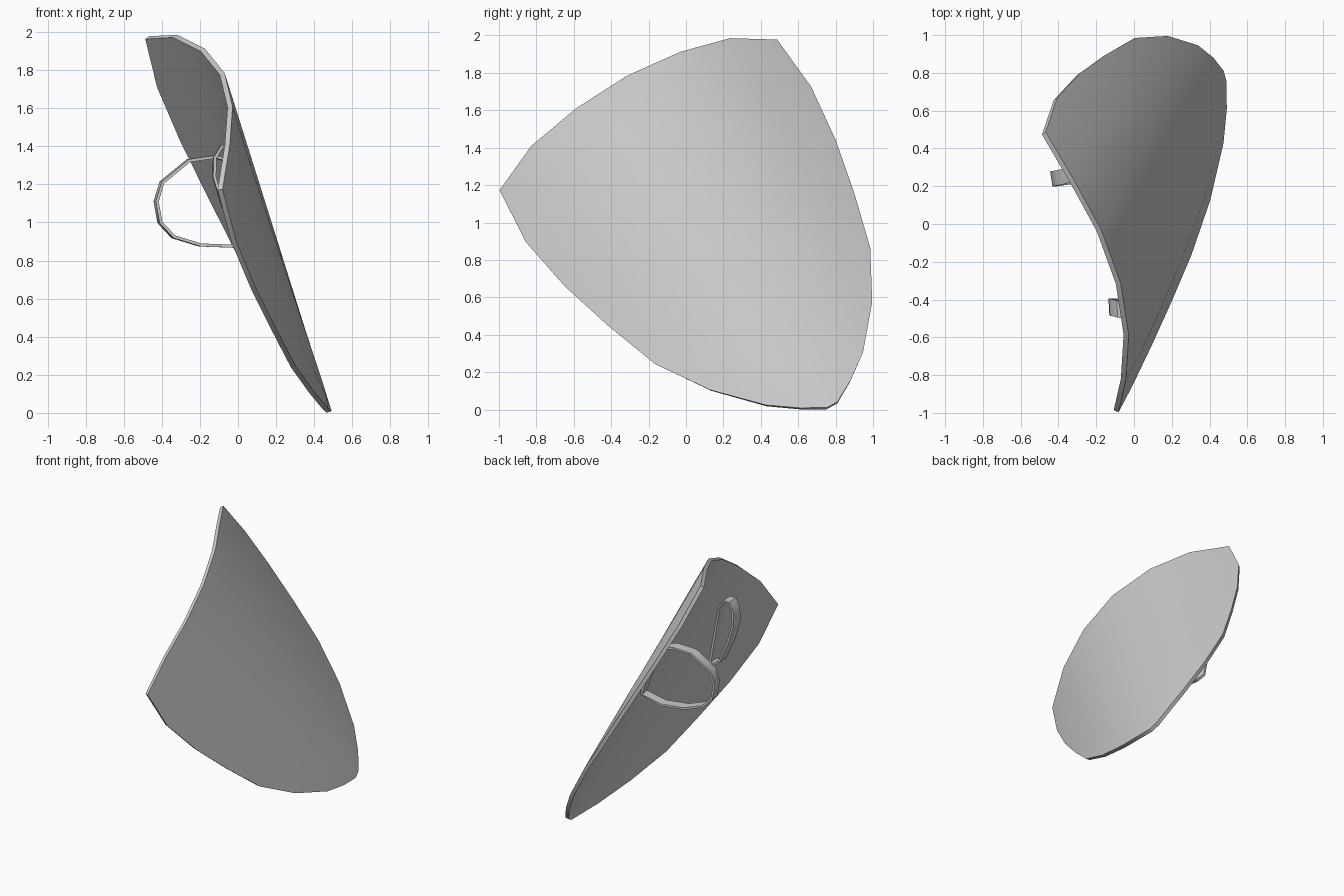
import bpy, bmesh
from mathutils import Vector

cube = bpy.data.objects.get("Cube")
if cube:
    bpy.data.objects.remove(cube)


def make_material(name, color):
    m = bpy.data.materials.new(name)
    m.use_nodes = True
    m.diffuse_color = color
    m.node_tree.nodes["Principled BSDF"].inputs["Base Color"].default_value = color
    return m


grey = make_material("plain grey", (0.6, 0.6, 0.6, 1))


def finish(name, bm, angle):
    bmesh.ops.recalc_face_normals(bm, faces=bm.faces)
    mesh = bpy.data.meshes.new(name)
    bm.to_mesh(mesh)
    bm.free()
    mesh.materials.append(grey)
    ob = bpy.data.objects.new(name, mesh)
    bpy.context.collection.objects.link(ob)
    bpy.ops.object.select_all(action="DESELECT")
    ob.select_set(True)
    bpy.context.view_layer.objects.active = ob
    bpy.ops.object.shade_smooth_by_angle(angle=angle)
    return ob


# Tilted frame of the shield: across, down its length, and outward
top_mid = Vector((-0.07, -0.315, 1.785))
across = Vector((-0.223, 0.857, 0.465)).normalized()
down = Vector((0.258, 0.512, -0.821)).normalized()
outward = -across.cross(down).normalized()

# Half outline: half width and distance down at each row
rows = [(0.866, 0.15), (0.891, 0.467), (0.844, 0.797), (0.766, 1.117), (0.67, 1.439),
        (0.506, 1.726), (0.302, 1.964), (0.158, 2.073), (0.034, 2.145)]
# Across each row: fraction of half width and fraction of the corner drop
steps = [(0, 0), (0.376, 0.097), (0.716, 0.353), (1, 1)]
columns = [(-f, g) for f, g in steps[:0:-1]] + steps
THICK = 0.028


def shield_point(width, length, drop, f, g, depth):
    u = width * f
    normal = (outward + across * 0.69 * u).normalized()
    p = top_mid + across * u + down * (length - drop * (1 - g)) - outward * 0.345 * u * u
    return p - normal * depth


# Curved shield plate: outer and inner sheets joined by a rim
bm = bmesh.new()
sheets = []
for depth in (0, THICK):
    grid = []
    for j, (width, length) in enumerate(rows):
        drop = 0.15 * (1 - j / (len(rows) - 1))
        grid.append([bm.verts.new(shield_point(width, length, drop, f, g, depth)) for f, g in columns])
    for a, b in zip(grid, grid[1:]):
        for i in range(len(columns) - 1):
            bm.faces.new((a[i], a[i + 1], b[i + 1], b[i]))
    sheets.append(grid)


def border(grid):
    return (grid[0] + [r[-1] for r in grid[1:]] + grid[-1][-2::-1]
            + [r[0] for r in grid[-2:0:-1]])


outer, inner = border(sheets[0]), border(sheets[1])
for i in range(len(outer)):
    k = (i + 1) % len(outer)
    bm.faces.new((outer[i], outer[k], inner[k], inner[i]))
finish("shield_plate", bm, 0.6)


# Closed strap loop: flat band of given width around a path
def strap(name, path, side, width, thick=0.016):
    pts = [Vector(p) for p in path]
    side = Vector(side).normalized()
    bm = bmesh.new()
    rings = []
    n = len(pts)
    for i, p in enumerate(pts):
        tangent = (pts[(i + 1) % n] - pts[i - 1]).normalized()
        out = side.cross(tangent).normalized()
        rings.append([bm.verts.new(p + side * width / 2 * a + out * thick / 2 * b)
                      for a, b in ((-1, -1), (1, -1), (1, 1), (-1, 1))])
    for i in range(n):
        a, b = rings[i], rings[(i + 1) % n]
        for k in range(4):
            bm.faces.new((a[k], a[(k + 1) % 4], b[(k + 1) % 4], b[k]))
    return finish(name, bm, 0.6)


strap("arm_strap", [(0, .33, 1.31), (-.12, .31, 1.345), (-.26, .28, 1.325), (-.4, .245, 1.21),
                    (-.43, .24, 1.11), (-.41, .24, 1), (-.34, .25, .925), (-.2, .28, .882),
                    (-.02, .31, .875), (.13, .34, .93)], (-0.15, 1, 0), 0.08)
strap("hand_grip", [(.02, -.48, 1.33), (-.03, -.46, 1.39), (-.085, -.45, 1.4), (-.122, -.44, 1.34),
                    (-.125, -.44, 1.24), (-.08, -.44, 1.09), (0, -.45, .92), (.05, -.46, .88),
                    (.1, -.48, .88)], (-0.05, 1, 0), 0.09)
